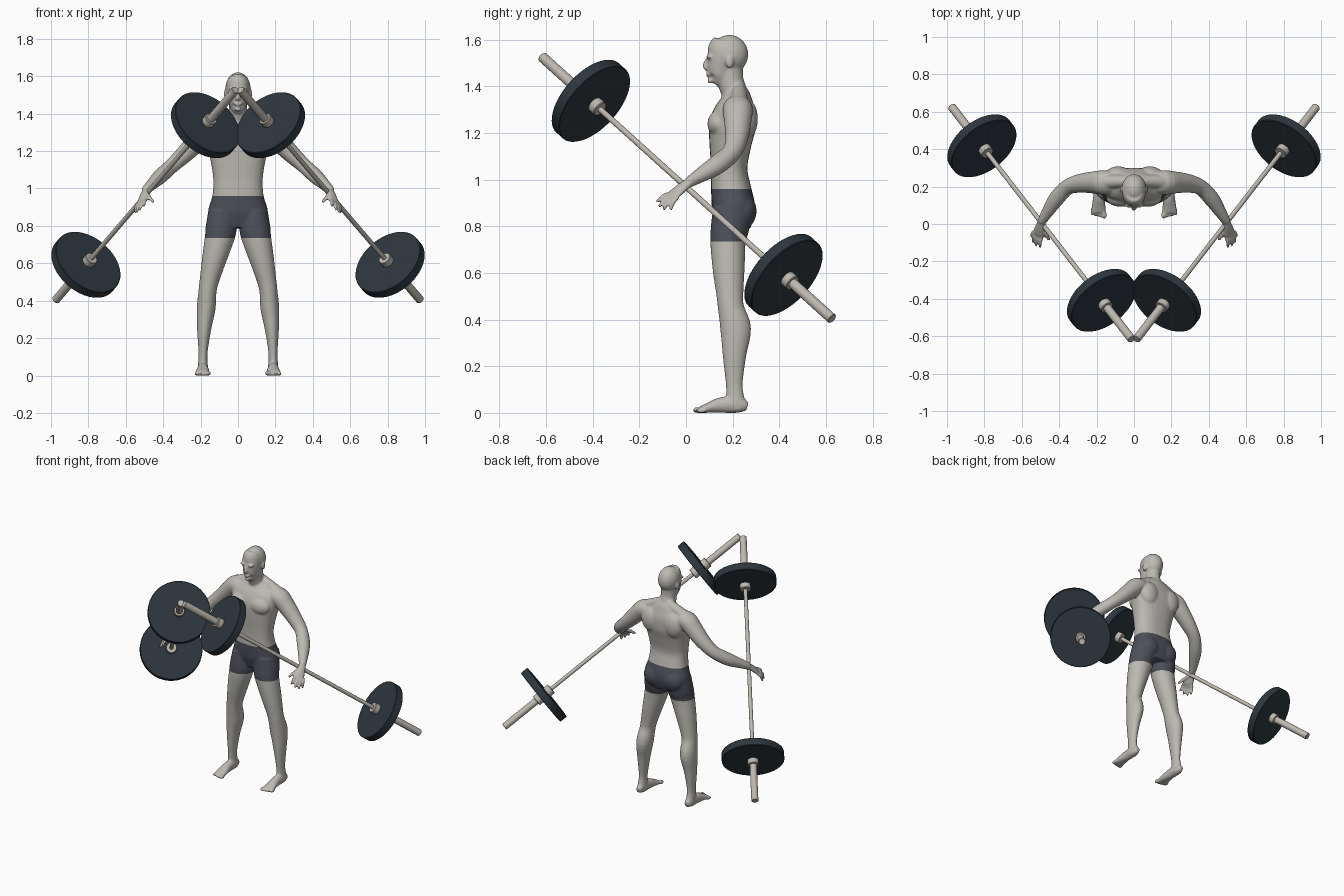
import bpy, bmesh, math
from mathutils import Vector, Matrix

if "Cube" in bpy.data.objects:
    bpy.data.objects.remove(bpy.data.objects["Cube"])


def material(name, color):
    m = bpy.data.materials.new(name)
    m.use_nodes = True
    m.diffuse_color = (*color, 1)
    node = m.node_tree.nodes["Principled BSDF"]
    node.inputs["Base Color"].default_value = (*color, 1)
    node.inputs["Roughness"].default_value = 0.7
    return m


SKIN = material("pale clay", (0.51, 0.49, 0.455))
SHORTS = material("charcoal cloth", (0.075, 0.08, 0.1))
STEEL = material("bar steel", (0.51, 0.48, 0.435))
IRON = material("dark iron", (0.026, 0.037, 0.047))


def add_object(name, bm, *mats):
    mesh = bpy.data.meshes.new(name)
    bm.to_mesh(mesh)
    bm.free()
    ob = bpy.data.objects.new(name, mesh)
    bpy.context.collection.objects.link(ob)
    for m in mats:
        mesh.materials.append(m)
    return ob


def spline(rows, steps=4):
    """Catmull-Rom interpolation of rows of numbers."""
    out = []
    for i in range(len(rows) - 1):
        p = [rows[max(i - 1, 0)], rows[i], rows[i + 1], rows[min(i + 2, len(rows) - 1)]]
        for k in range(steps):
            t = k / steps
            out.append([b + 0.5 * t * (c - a + t * (2*a - 5*b + 4*c - d + t * (3*(b - c) + d - a)))
                        for a, b, c, d in zip(*p)])
    return out + [list(rows[-1])]


def loft(bm, rows, side=1, ref=(1, 0, 0), power=2.0, segs=28):
    """Closed tube through rows of x, y, z, half width along ref, half depth."""
    rows = spline(rows)
    pts = [Vector(r[:3]) for r in rows]
    rings = []
    for i, r in enumerate(rows):
        t = (pts[min(i + 1, len(pts) - 1)] - pts[max(i - 1, 0)]).normalized()
        u = Vector(ref)
        u = (u - t * u.dot(t)).normalized()
        v = t.cross(u)
        ring = []
        for k in range(segs):
            a = math.tau * k / segs
            c, s = math.cos(a), math.sin(a)
            co = (pts[i] + u * r[3] * math.copysign(abs(c) ** (2 / power), c)
                  + v * r[4] * math.copysign(abs(s) ** (2 / power), s))
            ring.append(bm.verts.new((co.x * side, co.y, co.z)))
        rings.append(ring)
    for a, b in zip(rings, rings[1:]):
        for k in range(segs):
            n = (k + 1) % segs
            bm.faces.new((a[k], a[n], b[n], b[k]))
    bm.faces.new(rings[0])
    bm.faces.new(rings[-1])


def blob(bm, center, radii, side=1):
    x, y, z = center
    bmesh.ops.create_uvsphere(bm, u_segments=24, v_segments=16, radius=1,
                              matrix=Matrix.Translation((x * side, y, z)) @ Matrix.Diagonal((*radii, 1)))


def finger(bm, a, b, r, side):
    """Gently bent, round-ended digit."""
    a, b = Vector(a), Vector(b)
    mid = (a + b) / 2 + Vector((0.004, -0.003, 0.006))
    loft(bm, [(*a, r, r), (*mid, r, r), (*b, r * 0.85, r * 0.85)], side, segs=12)
    blob(bm, b, (r * 0.85,) * 3, side)


body = bmesh.new()

# Torso and neck
loft(body, [(0, .205, .79, .12, .07), (0, .205, .87, .16, .092), (0, .193, .96, .137, .086),
            (0, .185, 1.05, .132, .078), (0, .19, 1.15, .147, .09), (0, .199, 1.23, .165, .1),
            (0, .212, 1.30, .165, .088), (0, .217, 1.35, .11, .065), (0, .215, 1.385, .06, .05)], power=2.4)
loft(body, [(0, .22, 1.32, .062, .055), (0, .205, 1.38, .053, .056), (0, .19, 1.43, .049, .056),
            (0, .19, 1.5, .048, .055)])

# Head and face
blob(body, (0, .186, 1.537), (.067, .081, .084))
loft(body, [(0, .122, 1.414, .022, .02), (0, .143, 1.437, .043, .048), (0, .15, 1.48, .053, .06),
            (0, .157, 1.52, .06, .066), (0, .167, 1.56, .06, .072), (0, .178, 1.59, .05, .06)])
loft(body, [(0, .096, 1.522, .008, .008), (0, .086, 1.5, .01, .012), (0, .084, 1.483, .015, .012),
            (0, .092, 1.474, .012, .008)])
blob(body, (0, .095, 1.452), (.022, .01, .011))
blob(body, (0, .105, 1.424), (.018, .014, .012))

for s in (1, -1):
    blob(body, (.026, .099, 1.527), (.026, .012, .009), s)
    blob(body, (.066, .187, 1.505), (.01, .017, .028), s)
    # Chest, shoulder blade, neck slope, seat
    blob(body, (.07, .137, 1.24), (.078, .045, .056), s)
    blob(body, (.085, .262, 1.26), (.07, .046, .085), s)
    blob(body, (.072, .235, .865), (.078, .068, .08), s)
    loft(body, [(0, .225, 1.39, .03, .04), (.07, .228, 1.36, .035, .04), (.16, .225, 1.32, .04, .04)],
         s, ref=(0, 1, 0))
    # Arm
    loft(body, [(.10, .22, 1.295, .06, .055), (.165, .222, 1.30, .065, .06), (.225, .222, 1.245, .058, .055),
                (.29, .217, 1.18, .05, .047), (.355, .197, 1.12, .042, .04), (.415, .135, 1.065, .043, .04),
                (.465, .06, 1.018, .032, .03), (.495, .01, .987, .022, .024)], s, ref=(0, 1, 0))
    # Hand with spread fingers
    loft(body, [(.49, .02, .992, .022, .018), (.5, -.01, .972, .027, .016), (.51, -.045, .942, .033, .014),
                (.512, -.058, .932, .03, .011)], s, ref=(.7, .45, -.4))
    base, last = Vector((.489, -.06, .943)), Vector((.534, -.036, .922))
    tips = [(.502, -.122, .908), (.524, -.113, .889), (.54, -.094, .877), (.547, -.065, .875)]
    for i, tip in enumerate(tips):
        finger(body, base.lerp(last, i / 3), tip, .0095, s)
    finger(body, (.488, -.005, .968), (.456, -.08, .932), .011, s)
    # Leg
    loft(body, [(.085, .2, .87, .075, .085), (.09, .188, .79, .083, .082), (.099, .18, .735, .079, .076),
                (.13, .183, .61, .064, .068), (.153, .188, .51, .052, .058), (.163, .193, .45, .048, .056),
                (.17, .213, .36, .05, .066), (.181, .208, .25, .038, .051), (.187, .207, .12, .024, .036),
                (.188, .213, .05, .027, .04), (.188, .218, .012, .026, .038)], s)
    # Foot and toes
    loft(body, [(.187, .263, .026, .016, .018), (.188, .225, .036, .027, .035), (.188, .15, .034, .03, .033),
                (.189, .095, .022, .037, .021), (.19, .06, .014, .04, .013)], s)
    for i in range(5):
        r = .013 if i == 0 else .0095
        blob(body, (.158 + .0165 * i, .05 + .004 * i, r), (r, .022, r), s)

bmesh.ops.recalc_face_normals(body, faces=body.faces)
figure = add_object("figure", body)

# Fuse the parts into one smooth skin
remesh = figure.modifiers.new("fuse", "REMESH")
remesh.mode = "VOXEL"
remesh.voxel_size = 0.006
smooth = figure.modifiers.new("soften", "SMOOTH")
smooth.factor = 0.5
smooth.iterations = 5
bpy.context.view_layer.update()
skin = bmesh.new()
skin.from_object(figure, bpy.context.evaluated_depsgraph_get())
figure.modifiers.clear()

# Cut the shorts at hem and waistband
HEM, WAIST = 0.735, 0.96
for z in (HEM, WAIST):
    bmesh.ops.bisect_plane(skin, geom=skin.verts[:] + skin.edges[:] + skin.faces[:],
                           plane_co=(0, 0, z), plane_no=(0, 0, 1))
for f in skin.faces:
    c = f.calc_center_median()
    f.material_index = int(HEM < c.z < WAIST and abs(c.x) < 0.3)
    f.smooth = True
lowest = min(v.co.z for v in skin.verts)
for v in skin.verts:
    if v.co.z < 0.05:
        v.co.z -= lowest * (1 - v.co.z / 0.05)
skin.to_mesh(figure.data)
skin.free()
figure.data.materials.append(SKIN)
figure.data.materials.append(SHORTS)

# Barbells, one in each hand
START, END = Vector((.012, -.617, 1.527)), Vector((.975, .627, .403))
LENGTH = (END - START).length
PLATE = 0.168 * LENGTH


def turned(name, a, b, radius, side, mat, bevel=0.003, segs=48):
    """Chamfered cylinder on the bar axis between distances a and b."""
    d = (END - START).normalized()
    p, q = START + d * a, START + d * b
    flip = Vector((side, 1, 1))
    p, q = p * flip, q * flip
    bm = bmesh.new()
    rot = (q - p).to_track_quat("Z", "Y").to_matrix().to_4x4()
    bmesh.ops.create_cone(bm, cap_ends=True, segments=segs, radius1=radius, radius2=radius,
                          depth=b - a, matrix=Matrix.Translation((p + q) / 2) @ rot)
    rims = [e for e in bm.edges if any(len(f.verts) > 4 for f in e.link_faces)]
    bmesh.ops.bevel(bm, geom=rims, offset=bevel, segments=1, affect="EDGES")
    ob = add_object(name, bm, mat)
    bpy.ops.object.select_all(action="DESELECT")
    ob.select_set(True)
    bpy.context.view_layer.objects.active = ob
    bpy.ops.object.shade_smooth_by_angle(angle=math.radians(35))


for s, label in ((1, "left"), (-1, "right")):
    turned(label + "_bar_shaft", PLATE, LENGTH - PLATE, .0125, s, STEEL, segs=24)
    for end, mid in (("front", PLATE), ("back", LENGTH - PLATE)):
        out = -1 if end == "front" else 1
        tip = 0 if end == "front" else LENGTH
        tag = f"{label}_{end}_"
        turned(tag + "plate", mid - .026, mid + .026, .2, s, IRON)
        turned(tag + "sleeve", min(mid, tip), max(mid, tip), .0225, s, STEEL, segs=32)
        for part, way in (("outer_collar", out), ("inner_collar", -out)):
            ends = sorted((mid + way * .02, mid + way * .062))
            turned(tag + part, *ends, .035, s, STEEL, segs=32)
